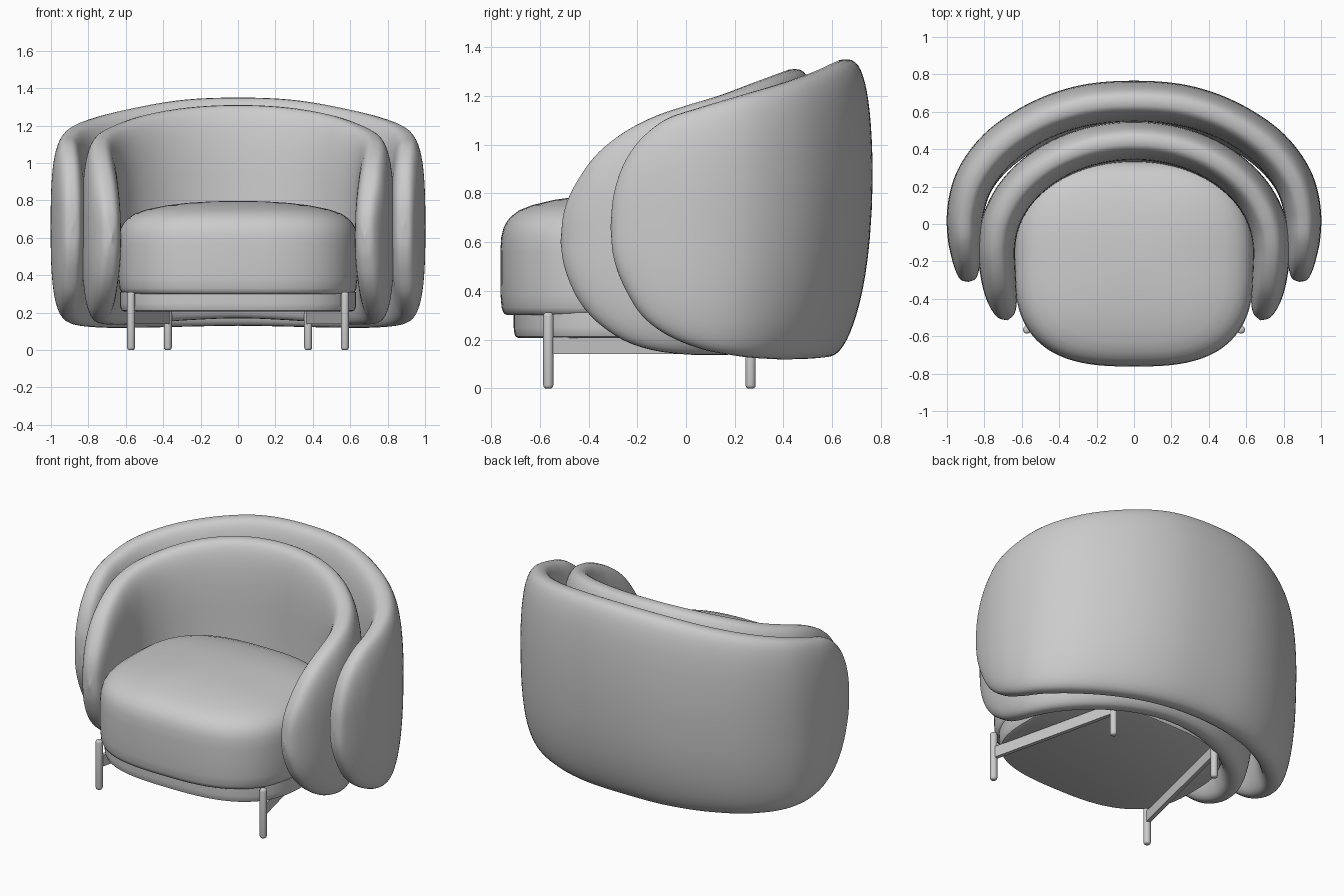
import bpy, bmesh, math
from mathutils import Vector

if "Cube" in bpy.data.objects:
    bpy.data.objects.remove(bpy.data.objects["Cube"])


def finish(name, bm, angle=50):
    bmesh.ops.remove_doubles(bm, verts=bm.verts, dist=0.0005)
    bmesh.ops.recalc_face_normals(bm, faces=bm.faces)
    me = bpy.data.meshes.new(name)
    bm.to_mesh(me)
    bm.free()
    ob = bpy.data.objects.new(name, me)
    bpy.context.collection.objects.link(ob)
    bpy.ops.object.select_all(action='DESELECT')
    ob.select_set(True)
    bpy.context.view_layer.objects.active = ob
    bpy.ops.object.shade_smooth_by_angle(angle=math.radians(angle))
    return ob


def loft(bm, rings):
    """Skin closed rings of equal size and cap both ends."""
    vs = [[bm.verts.new(p) for p in r] for r in rings]
    n = len(vs[0])
    for a, b in zip(vs, vs[1:]):
        for i in range(n):
            j = (i + 1) % n
            bm.faces.new((a[i], a[j], b[j], b[i]))
    bm.faces.new(vs[0])
    bm.faces.new(vs[-1])


def spow(c, e):
    return math.copysign(abs(c) ** e, c)


def spline(pts, steps):
    """Chord-length Hermite spline through points of any dimension."""
    P = [Vector(p) for p in pts]
    t = [0.0]
    for a, b in zip(P, P[1:]):
        t.append(t[-1] + (b - a).length)
    m = []
    for i in range(len(P)):
        if i in (0, len(P) - 1):
            k = max(i, 1)
            m.append((P[k] - P[k - 1]) / (t[k] - t[k - 1]))
        else:
            d0, d1 = t[i] - t[i - 1], t[i + 1] - t[i]
            m.append(((P[i] - P[i - 1]) / d0 * d1 + (P[i + 1] - P[i]) / d1 * d0) / (d0 + d1))
    out = []
    for i in range(len(P) - 1):
        d = t[i + 1] - t[i]
        for s in range(steps):
            u = s / steps
            out.append(P[i] * (2*u**3 - 3*u**2 + 1) + m[i] * d * (u**3 - 2*u**2 + u)
                       + P[i + 1] * (3*u**2 - 2*u**3) + m[i + 1] * d * (u**3 - u**2))
    return out + [P[-1]]


def shell(name, half, lean, power=2.8, n=56):
    """Wrap-around pillow; stations run from back centre to arm tip: x, y, half width, bottom, top."""
    path = spline([(-s[0],) + s[1:] for s in half[:0:-1]] + half, 8)
    rings = []
    for i, (x, y, w, zb, zt) in enumerate(path):
        a, b = path[max(i - 4, 0)], path[min(i + 4, len(path) - 1)]
        tan = Vector((b[0] - a[0], b[1] - a[1])).normalized()
        nx, ny = -tan.y, tan.x
        w = max(w, 0)
        ring = []
        for k in range(n):
            ang = 2 * math.pi * k / n
            v = spow(math.sin(ang), 2 / power)
            off = w * spow(math.cos(ang), 2 / power)
            if v < 0.3:  # underside tucks forward at the back
                off -= lean * max(ny, 0) ** 2 * ((0.3 - v) / 1.3) ** 2
            ring.append((x + nx * off, y + ny * off, (zb + zt) / 2 + v * (zt - zb) / 2))
        rings.append(ring)
    bm = bmesh.new()
    loft(bm, rings)
    return finish(name, bm, 80)


# Outer and inner wrap-around backs
shell("outer_back", [
    (0, .655, .112, .13, 1.35), (.30, .625, .112, .125, 1.337), (.55, .528, .11, .12, 1.295),
    (.75, .378, .11, .12, 1.245), (.86, .219, .105, .132, 1.2), (.903, .05, .098, .165, 1.15),
    (.905, -.08, .09, .22, 1.105), (.897, -.168, .08, .285, 1.04), (.89, -.25, .062, .41, .93),
    (.886, -.295, .04, .53, .80), (.885, -.31, 0, .66, .66)], .08)
shell("inner_back", [
    (0, .445, .105, .17, 1.31), (.28, .402, .105, .16, 1.295), (.5, .291, .104, .145, 1.255),
    (.65, .138, .103, .136, 1.2), (.72, -.015, .102, .14, 1.155), (.735, -.13, .1, .155, 1.115),
    (.73, -.23, .097, .185, 1.065), (.715, -.35, .088, .26, .975), (.695, -.44, .07, .365, .855),
    (.682, -.49, .045, .48, .75), (.675, -.515, 0, .6, .6)], .06)


def slab(name, hx, hy, cy, profile, n=96, power=2.8):
    """Rounded-square body from (scale, z) rings."""
    rings = []
    for s, z in profile:
        rings.append([(hx * s * spow(math.cos(2 * math.pi * k / n), 2 / power),
                       cy + hy * s * spow(math.sin(2 * math.pi * k / n), 2 / power), z)
                      for k in range(n)])
    bm = bmesh.new()
    loft(bm, rings)
    return finish(name, bm, 40)


# Seat cushion with domed top, and plinth beneath it
slab("seat_cushion", .64, .552, -.21, [
    (.95, .3), (.975, .308), (.99, .33), (.998, .38), (1, .45), (1, .56), (.993, .62),
    (.975, .66), (.95, .685), (.92, .705), (.86, .73), (.76, .752), (.6, .773),
    (.42, .787), (.22, .795), (.04, .797)])
slab("seat_base", .632, .497, -.21, [
    (.965, .207), (.985, .212), (.997, .23), (1, .25), (1, .31)])


# Legs: round posts with softened ends
def leg(name, x, y, top, r=.021):
    bm = bmesh.new()
    loft(bm, [[(x + q * math.cos(k * math.pi / 10), y + q * math.sin(k * math.pi / 10), z)
               for k in range(20)]
              for q, z in ((r * .6, 0), (r * .9, .005), (r, .014),
                           (r, top - .014), (r * .9, top - .005), (r * .6, top))])
    finish(name, bm)


# Side rails joining each front leg to its rear leg
def rail(name, p, q, z0, z1, half=.012):
    d = Vector((q[0] - p[0], q[1] - p[1])).normalized() * half
    bm = bmesh.new()
    loft(bm, [[(p[0] - d.y, p[1] + d.x, z), (p[0] + d.y, p[1] - d.x, z),
               (q[0] + d.y, q[1] - d.x, z), (q[0] - d.y, q[1] + d.x, z)] for z in (z0, z1)])
    finish(name, bm, 30)


for side, s in (("left", -1), ("right", 1)):
    front, rear = (s * .572, -.565), (s * .375, .265)
    leg("front_leg_" + side, *front, .31)
    leg("rear_leg_" + side, *rear, .215)
    rail("side_rail_" + side, front, rear, .14, .21)
